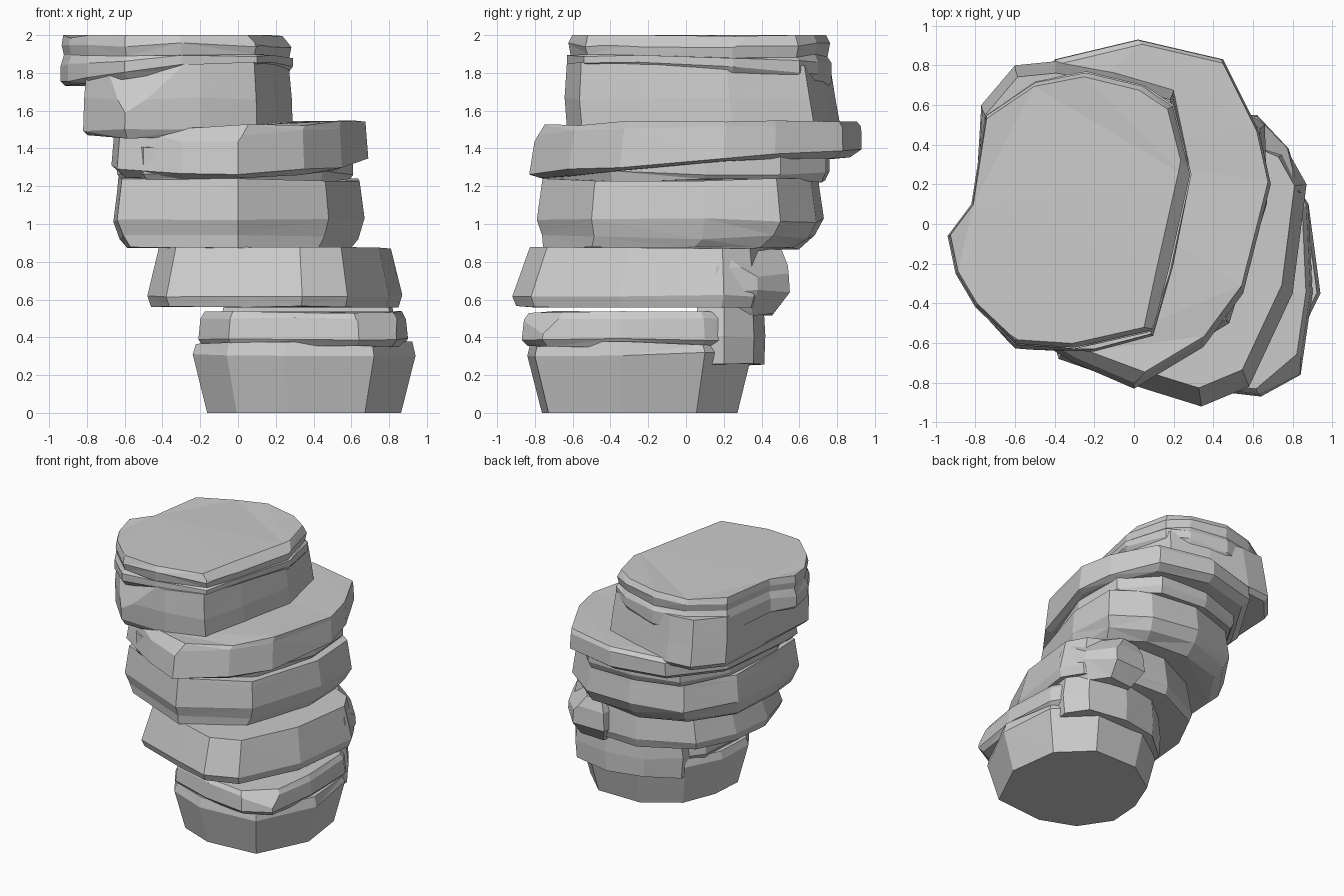
import bpy, bmesh, random
from mathutils import Vector

random.seed(4)


def slab(name, outline, rings, chips=(), jitter=0.012):
    """Faceted rock: outline scaled through rings of (z, scale, dx, dy, tilt_x, tilt_y)."""
    cx = (min(p[0] for p in outline) + max(p[0] for p in outline)) / 2
    cy = (min(p[1] for p in outline) + max(p[1] for p in outline)) / 2
    bm = bmesh.new()
    loops = []
    for ring in rings:
        z, s, dx, dy, tx, ty = tuple(ring) + (0,) * (6 - len(ring))
        loop = []
        for x, y in outline:
            px, py = (x - cx) * s, (y - cy) * s
            j = random.uniform(-jitter, jitter)
            if z == 0:
                j = 0
            elif z == 2:
                j = min(0, 2 * j)
            loop.append(bm.verts.new((cx + px + dx, cy + py + dy,
                                      z + tx * px + ty * py + j)))
        loops.append(loop)
    n = len(outline)
    for a, b in zip(loops, loops[1:]):
        for i in range(n):
            k = (i + 1) % n
            bm.faces.new((a[i], a[k], b[k], b[i]))
    bm.faces.new(loops[0][::-1])
    bm.faces.new(loops[-1])
    bmesh.ops.triangulate(bm, faces=bm.faces[:])
    # knock off corners with flat cuts
    for co, no in chips:
        cut = bmesh.ops.bisect_plane(bm, geom=bm.verts[:] + bm.edges[:] + bm.faces[:],
                                     plane_co=Vector(co), plane_no=Vector(no),
                                     clear_outer=True)
        edges = [e for e in cut['geom_cut'] if isinstance(e, bmesh.types.BMEdge)]
        bmesh.ops.holes_fill(bm, edges=edges, sides=0)
    bmesh.ops.recalc_face_normals(bm, faces=bm.faces[:])
    me = bpy.data.meshes.new(name)
    bm.to_mesh(me)
    bm.free()
    ob = bpy.data.objects.new(name, me)
    bpy.context.collection.objects.link(ob)
    return ob


# tapered foot of the rock column
slab("base_rock",
     [(-.24, -.45), (-.06, -.72), (.25, -.84), (.72, -.80), (.94, -.35),
      (.88, .10), (.62, .35), (.20, .35), (-.10, .15), (-.22, -.15)],
     [(0, .87), (.31, 1), (.37, .97)])

# thin slab on the foot
slab("lower_slab",
     [(-.21, -.40), (-.05, -.72), (.30, -.83), (.64, -.87), (.84, -.76), (.90, -.35),
      (.88, .10), (.72, .36), (.40, .40), (.05, .30), (-.18, 0)],
     [(.35, .95), (.39, 1), (.50, .98), (.535, .94)],
     [((.82, -.73, .46), (.5, -.6, .6))], jitter=.006)

# rear lip of the lower slab, hanging down over the foot
slab("lower_slab_rear_lip",
     [(-.10, .05), (.82, .05), (.84, .20), (.73, .36), (.42, .42), (.12, .36), (-.10, .18)],
     [(.25, .97), (.40, 1), (.57, .95)])

# broken block under the third slab at the back
slab("back_chunk", [(.30, .15), (.85, .15), (.78, .38), (.62, .55), (.35, .54)],
     [(.52, .72, 0, -.03), (.64, 1), (.78, .95), (.86, .80)],
     [((.74, .42, .72), (.6, .5, .6))])

# third slab, reaching left
slab("third_slab",
     [(-.48, -.35), (-.38, -.68), (.05, -.83), (.34, -.92), (.58, -.82), (.80, -.35),
      (.87, .20), (.78, .36), (.50, .48), (.10, .50), (-.30, .30), (-.45, 0)],
     [(.56, .97), (.62, 1), (.875, .91, 0, .03)],
     [((.63, -.70, .72), (.8, -.5, .25))], jitter=.006)

# middle slab
slab("middle_slab",
     [(-.66, -.25), (-.64, -.52), (0, -.79), (.48, -.50), (.67, .10), (.66, .50),
      (.40, .69), (0, .73), (-.40, .60), (-.64, .25)],
     [(.87, .89, 0, -.05), (.93, .95, 0, -.01), (1.02, 1), (1.18, .97), (1.24, .96)])

# ledge carrying the fifth slab
slab("fifth_under_ledge",
     [(-.64, -.25), (-.50, -.58), (0, -.77), (.45, -.40), (.61, .10), (.58, .50),
      (.35, .74), (-.05, .76), (-.40, .65), (-.60, .30)],
     [(1.23, .97), (1.27, 1), (1.40, 1)])

# fifth slab, projecting backwards
slab("fifth_slab",
     [(-.67, -.30), (-.64, -.50), (-.30, -.70), (0, -.83), (.35, -.62), (.55, -.35),
      (.69, .20), (.63, .47), (.45, .83), (.02, .93), (-.40, .83), (-.65, .40)],
     [(1.30, .93, 0, 0, .02, .07), (1.33, 1, 0, 0, .0, .07), (1.49, .98, 0, .015, .03, .02),
      (1.53, .95, .02, .02, .02, .01)],
     [((.45, -.52, 1.44), (.7, -.6, .45)), ((-.30, -.67, 1.44), (-.3, -.7, .6))])

# sixth block, overhanging left
slab("sixth_block",
     [(-.82, -.38), (-.60, -.62), (-.20, -.63), (.10, -.55), (.20, -.20), (.29, .25),
      (.20, .68), (-.10, .77), (-.40, .82), (-.60, .80), (-.77, .60), (-.80, .10)],
     [(1.46, .96), (1.50, 1), (1.66, .99, 0, -.02), (1.85, .96, 0, -.03)],
     [((-.60, -.60, 1.66), (-.25, -.8, .3))])

# cap slab with a stepped lip and chipped edges
slab("cap_slab",
     [(-.94, -.06), (-.90, -.25), (-.80, -.42), (-.60, -.61), (-.30, -.63), (.10, -.54),
      (.18, -.25), (.29, .25), (.20, .60), (.05, .70), (-.24, .77), (-.50, .72),
      (-.75, .55), (-.82, .10)],
     [(1.76, .96, 0, 0, .08, -.06), (1.79, 1, 0, 0, .08, -.06), (1.86, 1, 0, 0, .03, -.03),
      (1.89, .97), (1.95, .99), (2, .96, -.01, 0)],
     [((.23, .20, 1.975), (.7, -.15, .7)), ((-.68, -.55, 1.975), (-.4, -.6, .7))])
